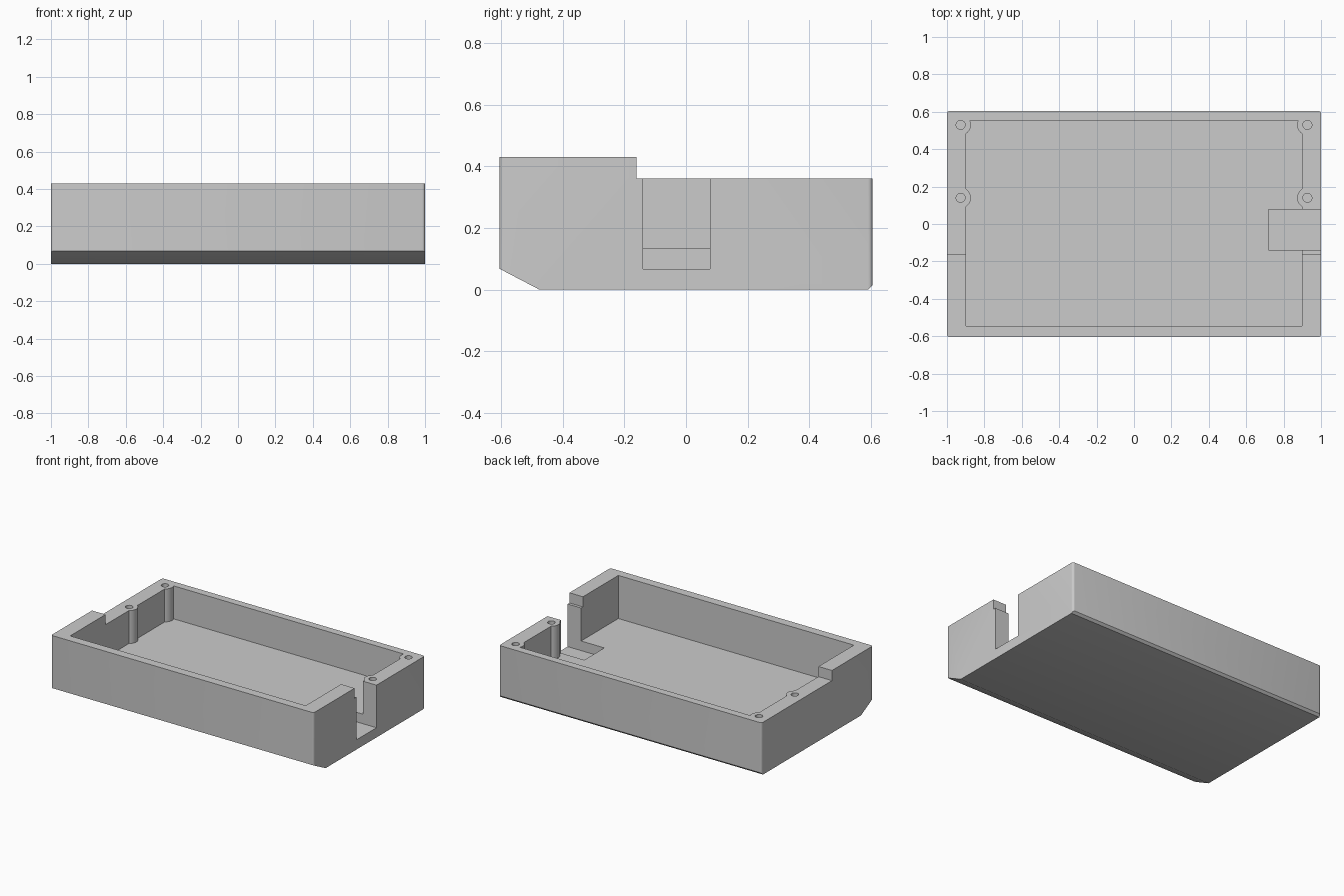
import bpy, bmesh, math

if "Cube" in bpy.data.objects:
    bpy.data.objects.remove(bpy.data.objects["Cube"])

grey = bpy.data.materials.new("plain grey")
grey.diffuse_color = (0.6, 0.6, 0.6, 1)
grey.use_nodes = True
grey.node_tree.nodes["Principled BSDF"].inputs["Base Color"].default_value = grey.diffuse_color


def add_object(name, bm):
    bmesh.ops.recalc_face_normals(bm, faces=bm.faces)
    mesh = bpy.data.meshes.new(name)
    bm.to_mesh(mesh)
    bm.free()
    mesh.materials.append(grey)
    obj = bpy.data.objects.new(name, mesh)
    bpy.context.collection.objects.link(obj)
    return obj


def box(name, x0, x1, y0, y1, z0, z1):
    bm = bmesh.new()
    bmesh.ops.create_cube(bm, size=1)
    for v in bm.verts:
        v.co = (x1 if v.co.x > 0 else x0, y1 if v.co.y > 0 else y0,
                z1 if v.co.z > 0 else z0)
    return add_object(name, bm)


def cylinder(name, x, y, radius, z0, z1, sides):
    bm = bmesh.new()
    bmesh.ops.create_cone(bm, cap_ends=True, segments=sides, radius1=radius,
                          radius2=radius, depth=z1 - z0)
    bmesh.ops.translate(bm, verts=bm.verts, vec=(x, y, (z0 + z1) / 2))
    return add_object(name, bm)


def cut(target, cutter):
    mod = target.modifiers.new("cut", 'BOOLEAN')
    mod.operation = 'DIFFERENCE'
    mod.solver = 'EXACT'
    mod.object = cutter
    bpy.context.view_layer.objects.active = target
    bpy.ops.object.modifier_apply(modifier=mod.name)
    bpy.data.objects.remove(cutter, do_unlink=True)


# Case body: side profile with sloped front underside, extruded across x
profile = [(-0.605, 0.068), (-0.475, 0), (0.59, 0), (0.605, 0.015),
           (0.605, 0.36), (-0.16, 0.36), (-0.16, 0.43), (-0.605, 0.43)]
bm = bmesh.new()
face = bm.faces.new([bm.verts.new((-1, y, z)) for y, z in profile])
ext = bmesh.ops.extrude_face_region(bm, geom=[face])
bmesh.ops.translate(bm, vec=(2, 0, 0),
                    verts=[g for g in ext["geom"] if isinstance(g, bmesh.types.BMVert)])
# Rounded outer upright corners
corners = [e for e in bm.edges
           if abs(e.verts[0].co.z - e.verts[1].co.z) > 0.2
           and abs(e.verts[0].co.y - e.verts[1].co.y) < 0.001]
bmesh.ops.bevel(bm, geom=corners, offset=0.015, segments=4, profile=0.5,
                affect='EDGES')
case = add_object("case_tray", bm)

# Inner cavity, keeping the four screw bosses standing
posts = [(sx * 0.927, y) for sx in (-1, 1) for y in (0.14, 0.53)]
cavity = box("cavity_cutter", -0.897, 0.897, -0.545, 0.553, 0.133, 0.8)
for x, y in posts:
    cut(cavity, cylinder("boss", x, y, 0.055, 0.05, 0.9, 48))
cut(case, cavity)

# Cable slot through the right wall, sunk into the floor
cut(case, box("slot_cutter", 0.72, 1.2, -0.14, 0.078, 0.067, 0.8))

# Screw holes
for x, y in posts:
    cut(case, cylinder("screw_hole", x, y, 0.024, 0.133, 0.6, 32))

bpy.ops.object.select_all(action='DESELECT')
case.select_set(True)
bpy.context.view_layer.objects.active = case
bpy.ops.object.shade_smooth_by_angle(angle=math.radians(30))
